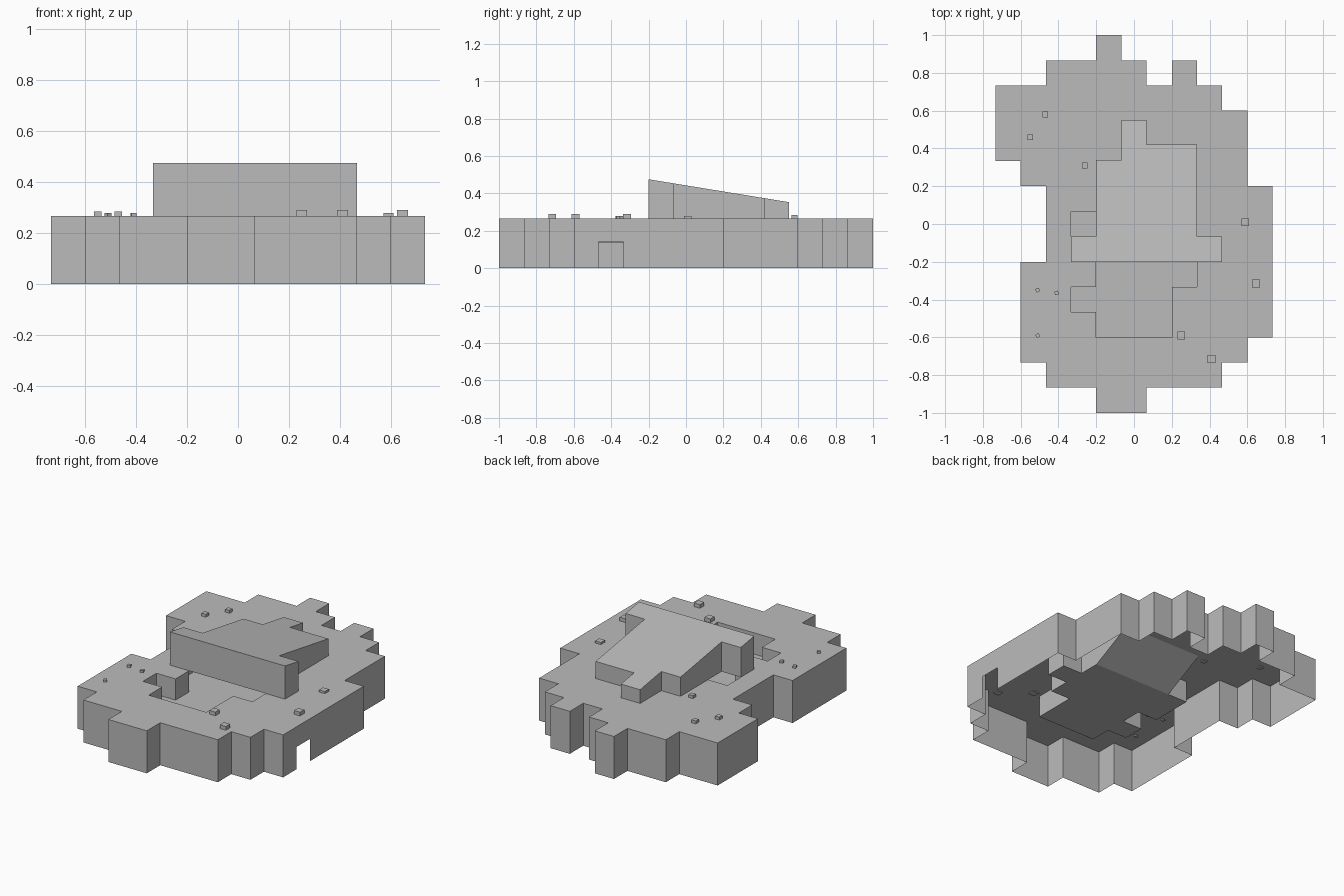
import bpy, bmesh
from math import radians
from mathutils import Matrix

if "Cube" in bpy.data.objects:
    bpy.data.objects.remove(bpy.data.objects["Cube"])

STEP = 2 / 15          # plan grid
TOP = 4 * STEP / 2     # ground level
FLOOR = STEP           # sunken floor level

stone = bpy.data.materials.new("plain grey")
stone.use_nodes = True
GREY = (0.5, 0.5, 0.5, 1)
stone.diffuse_color = GREY
stone.node_tree.nodes["Principled BSDF"].inputs["Base Color"].default_value = GREY


def finish(name, bm):
    bmesh.ops.dissolve_limit(bm, angle_limit=radians(1), verts=bm.verts, edges=bm.edges)
    mesh = bpy.data.meshes.new(name)
    bm.to_mesh(mesh)
    bm.free()
    mesh.materials.append(stone)
    obj = bpy.data.objects.new(name, mesh)
    bpy.context.collection.objects.link(obj)
    return obj


def px(i):
    return (i - 5.5) * STEP


def py(j):
    return j * STEP - 1


def cell_sheet(cells, height):
    """Joined square cells whose height depends on y."""
    bm = bmesh.new()
    for i, j in sorted(cells):
        corners = ((i, j), (i + 1, j), (i + 1, j + 1), (i, j + 1))
        bm.faces.new([bm.verts.new((px(a), py(b), height(py(b)))) for a, b in corners])
    bmesh.ops.remove_doubles(bm, verts=bm.verts, dist=0.001)
    return bm


def skirt(bm, z):
    """Walls from the open border to height z."""
    border = [e for e in bm.edges if e.is_boundary]
    new = bmesh.ops.extrude_edge_only(bm, edges=border)["geom"]
    for v in new:
        if isinstance(v, bmesh.types.BMVert):
            v.co.z = z
    bmesh.ops.dissolve_degenerate(bm, dist=0.0005, edges=bm.edges)
    bmesh.ops.recalc_face_normals(bm, faces=bm.faces)


def expand(rows):
    return {(i, j) for j, a, b in rows for i in range(a, b)}


# Plan rows: row, first column, end column
plateau = expand([(0, 4, 6), (1, 2, 9), (2, 1, 10), (3, 1, 11), (4, 1, 11),
                  (5, 1, 11), (6, 2, 11), (7, 2, 11), (8, 2, 11), (9, 1, 10),
                  (10, 0, 10), (11, 0, 10), (12, 0, 9), (13, 2, 6), (13, 7, 8),
                  (14, 4, 5)])
pit = expand([(3, 4, 7), (4, 3, 7), (5, 4, 8), (6, 3, 9), (7, 3, 8),
              (8, 4, 8), (9, 4, 8)])

# Ground shell, open below, with the pit opening and a small doorway
bm = cell_sheet(plateau, lambda y: TOP)
skirt(bm, 0)
opening, doorway = [], []
for f in bm.faces:
    c = f.calc_center_median()
    cell = (int((c.x - px(0)) / STEP), int((c.y + 1) / STEP))
    if f.normal.z > 0.5 and cell in pit:
        opening.append(f)
    if f.normal.x > 0.5 and abs(c.x - px(11)) < 0.01 and abs(c.y - py(4.5)) < 0.01:
        doorway.append(f)
bmesh.ops.delete(bm, geom=opening + doorway, context='FACES')
bm.faces.new([bm.verts.new((px(11), py(j), z))
              for j, z in ((4, 0.14), (5, 0.14), (5, TOP), (4, TOP))])
finish("ground_shell", bm)

# Sunken floor with a ramp rising at the back
def floor_height(y):
    t = (y - py(8)) / (py(10) - py(8))
    return FLOOR + (TOP - FLOOR) * min(max(t, 0), 1)

bm = cell_sheet(pit, floor_height)
skirt(bm, TOP)
if max(bm.faces, key=lambda f: f.calc_area() * abs(f.normal.z)).normal.z < 0:
    bmesh.ops.reverse_faces(bm, faces=bm.faces)
finish("sunken_floor", bm)

# Sloping roof over the back of the pit
outline = [(3, -0.2), (9, -0.2), (9, -0.067), (8, -0.067), (8, 0.42), (6, 0.42),
           (6, 0.55), (5, 0.55), (5, 0.34), (4, 0.34), (4, -0.067), (3, -0.067)]
bm = bmesh.new()
bm.faces.new([bm.verts.new((px(i), y, 0.475 - 0.163 * (y + 0.2))) for i, y in outline])
skirt(bm, TOP)
finish("sloping_roof", bm)

# Scattered stones: x, y, width, top, turn
for n, (x, y, w, z, turn) in enumerate([
        (-0.47, 0.58, 0.03, 0.285, 0), (-0.55, 0.46, 0.03, 0.285, 0),
        (-0.26, 0.31, 0.03, 0.285, 0), (0.59, 0.01, 0.04, 0.28, 0),
        (0.645, -0.315, 0.042, 0.29, 0), (0.25, -0.59, 0.042, 0.29, 0),
        (0.41, -0.715, 0.042, 0.29, 0), (-0.51, -0.35, 0.02, 0.28, 25),
        (-0.41, -0.365, 0.02, 0.28, 15), (-0.51, -0.59, 0.02, 0.28, 35)]):
    bm = bmesh.new()
    base = TOP - 0.005
    place = (Matrix.Translation((x, y, (z + base) / 2))
             @ Matrix.Rotation(radians(turn), 4, 'Z')
             @ Matrix.Diagonal((w, w, z - base, 1)))
    bmesh.ops.create_cube(bm, size=1, matrix=place)
    finish(f"stone_{n + 1}", bm)
